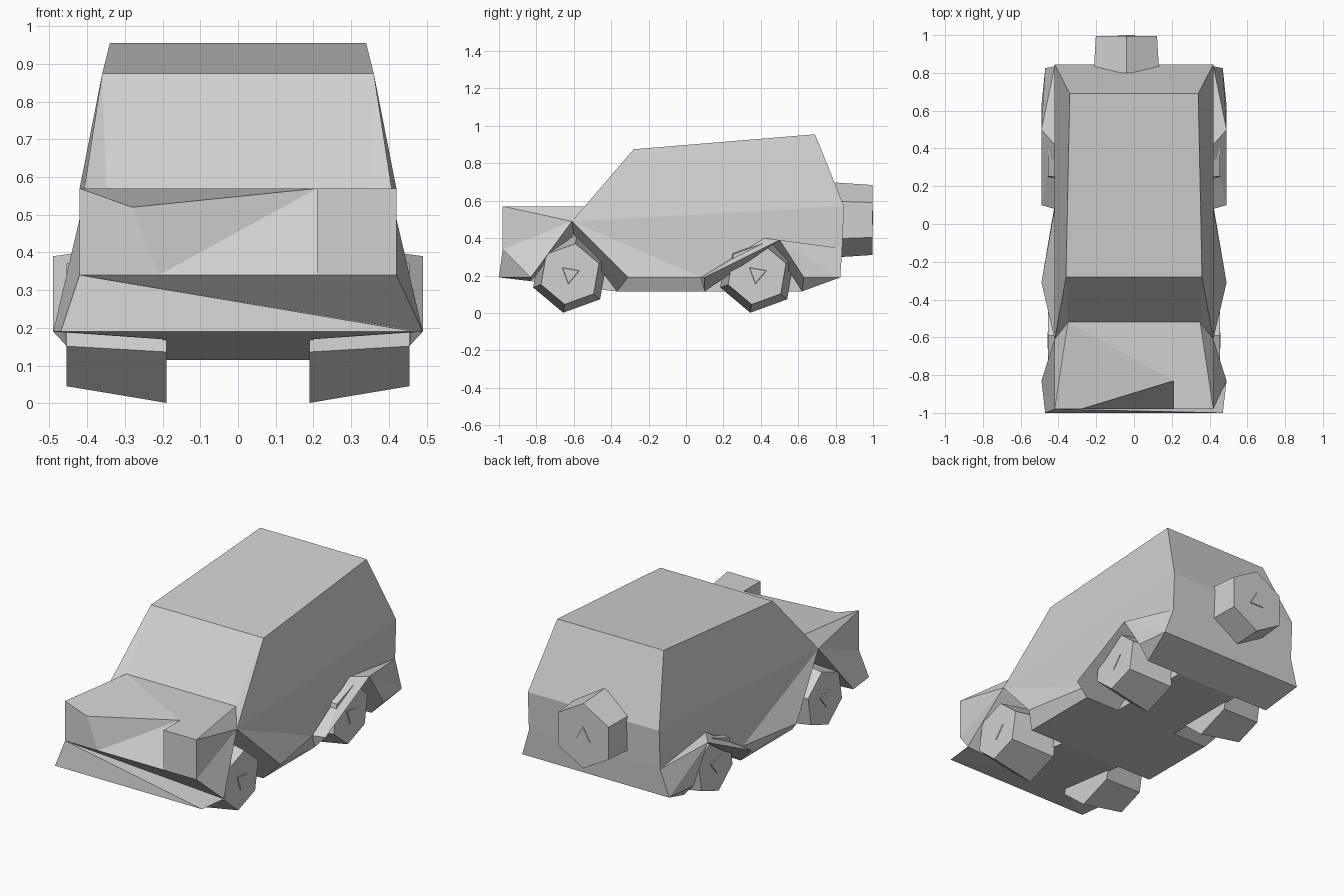
import bpy, bmesh, math
from mathutils import Vector

default_cube = bpy.data.objects.get("Cube")
if default_cube:
    bpy.data.objects.remove(default_cube, do_unlink=True)

# One plain grey for the whole vehicle
grey = bpy.data.materials.new("plain_grey")
grey.use_nodes = True
grey.diffuse_color = (0.64, 0.64, 0.64, 1)
grey.node_tree.nodes["Principled BSDF"].inputs["Base Color"].default_value = grey.diffuse_color


def finish(name, bm):
    bmesh.ops.recalc_face_normals(bm, faces=bm.faces)
    mesh = bpy.data.meshes.new(name)
    bm.to_mesh(mesh)
    bm.free()
    mesh.materials.append(grey)
    obj = bpy.data.objects.new(name, mesh)
    bpy.context.collection.objects.link(obj)
    return obj


# Body corners of one side; each is mirrored to the other
corners = {
    "roof_front": (.36, -.28, .875), "roof_back": (.34, .69, .955),
    "cowl": (.35, -.52, .57), "hood": (.42, -.98, .57),
    "nose": (.42, -.98, .34), "bumper": (.47, -1, .19),
    "belt_back": (.42, .845, .57), "tail_mid": (.42, .835, .345), "tail": (.47, .825, .19),
    "foot": (.49, -.83, .19), "arch": (.42, -.61, .49), "sill": (.49, -.31, .19),
    "rear_sill": (.42, .08, .19), "flare": (.49, .1, .19), "flare_top": (.42, .42, .4),
    "rear_arch": (.49, .5, .39), "rear_foot": (.49, .63, .19),
    "foot_in": (.2, -.83, .17), "arch_in": (.2, -.6, .42), "sill_in": (.2, -.37, .115),
    "rear_sill_in": (.2, .1, .115), "rear_arch_in": (.2, .45, .38), "rear_foot_in": (.2, .62, .115),
    "belly": (.42, -.37, .115), "belly_mid": (.42, .1, .115), "belly_back": (.42, .62, .115),
}

side_faces = [
    # cabin side, pillar and hood side
    "roof_front arch belt_back roof_back", "roof_front cowl arch", "cowl hood arch",
    "hood nose arch", "nose foot arch",
    # lower side panels
    "arch sill rear_sill", "arch rear_sill flare_top", "arch flare_top belt_back",
    "belt_back flare_top tail_mid",
    # flare over the rear wheel
    "rear_sill flare flare_top", "flare rear_arch flare_top", "flare_top rear_arch tail_mid",
    "rear_arch tail tail_mid", "rear_arch rear_foot tail",
    # front wheel well
    "foot arch arch_in foot_in", "arch sill belly sill_in arch_in", "foot_in arch_in sill_in",
    # rear wheel well
    "flare rear_arch rear_arch_in rear_sill_in belly_mid",
    "rear_arch rear_foot belly_back rear_foot_in rear_arch_in",
    "rear_sill_in rear_arch_in rear_foot_in",
    # sill and underside
    "sill rear_sill belly_mid belly", "rear_sill flare belly_mid",
    "belly belly_mid rear_sill_in sill_in",
    "rear_foot tail belly_back", "belly_back tail rear_foot_in", "bumper foot foot_in",
]

# Pairs of corners joined straight across the middle
cross_strips = [
    ("cowl", "roof_front"), ("roof_front", "roof_back"), ("roof_back", "belt_back"),
    ("belt_back", "tail_mid"), ("tail_mid", "tail"), ("tail", "rear_foot_in"),
    ("rear_foot_in", "rear_sill_in"), ("rear_sill_in", "sill_in"), ("sill_in", "foot_in"),
    ("foot_in", "bumper"),
]

# Lopsided front end with a dented hood
dent = {
    "dent_low": (-.28, -.98, .52), "dent_back": (.21, -.83, .57),
    "dent_edge": (.21, -.98, .57), "grille_right": (.21, -.98, .34),
    "grille_left": (-.21, -.98, .34),
}
front_faces = [
    "cowl_L hood_L dent_low dent_back", "cowl_L dent_back cowl_R",
    "dent_back dent_edge hood_R cowl_R", "hood_L dent_low grille_left nose_L",
    "dent_low dent_back grille_left", "dent_back grille_right grille_left",
    "dent_back dent_edge grille_right", "dent_edge hood_R nose_R grille_right",
    "nose_L grille_left foot_R", "grille_left grille_right foot_R", "grille_right nose_R foot_R",
    "nose_L foot_R bumper_R", "nose_L bumper_R bumper_L", "nose_L bumper_L foot_L",
]


def make_body():
    bm = bmesh.new()
    v = {name: bm.verts.new(p) for name, p in dent.items()}
    for name, (x, y, z) in corners.items():
        v[name + "_R"] = bm.verts.new((x, y, z))
        v[name + "_L"] = bm.verts.new((-x, y, z))
    for side in ("_R", "_L"):
        for face in side_faces:
            bm.faces.new([v[n + side] for n in face.split()])
    for a, b in cross_strips:
        bm.faces.new([v[a + "_R"], v[b + "_R"], v[b + "_L"], v[a + "_L"]])
    for face in front_faces:
        bm.faces.new([v[n] for n in face.split()])
    return finish("body", bm)


def make_wheel(name, centre, direction, inner, outer, width, phase):
    """Tapered six-sided wheel whose axis points along direction, with a small hub."""
    bm = bmesh.new()
    axis = Vector(direction)
    up = Vector((0, 0, 1))
    across = up.cross(axis)

    def ring(radius, depth, count):
        angles = [phase + i * math.tau / count for i in range(count)]
        return [bm.verts.new(Vector(centre) + axis * depth
                             + across * radius * math.cos(a) + up * radius * math.sin(a))
                for a in angles]

    def barrel(back, front):
        n = len(back)
        for i in range(n):
            j = (i + 1) % n
            bm.faces.new([back[i], back[j], front[j], front[i]])
        bm.faces.new(front)
        bm.faces.new(back)

    barrel(ring(inner, 0, 6), ring(outer, width, 6))
    # small triangular hub plate
    barrel(ring(.06, width - .005, 3), ring(.05, width + .004, 3))
    return finish(name, bm)


make_body()
for side, sign in (("left", 1), ("right", -1)):
    for place, y in (("front", -.62), ("rear", .38)):
        turn = math.radians(20 if sign > 0 else 160)
        make_wheel(f"{place}_{side}_wheel", (sign * .19, y, .208), (sign, 0, 0),
                   .21, .165, .265, turn)
make_wheel("spare_wheel", (-.04, .8, .497), (0, 1, 0), .2, .187, .196, math.radians(90))
